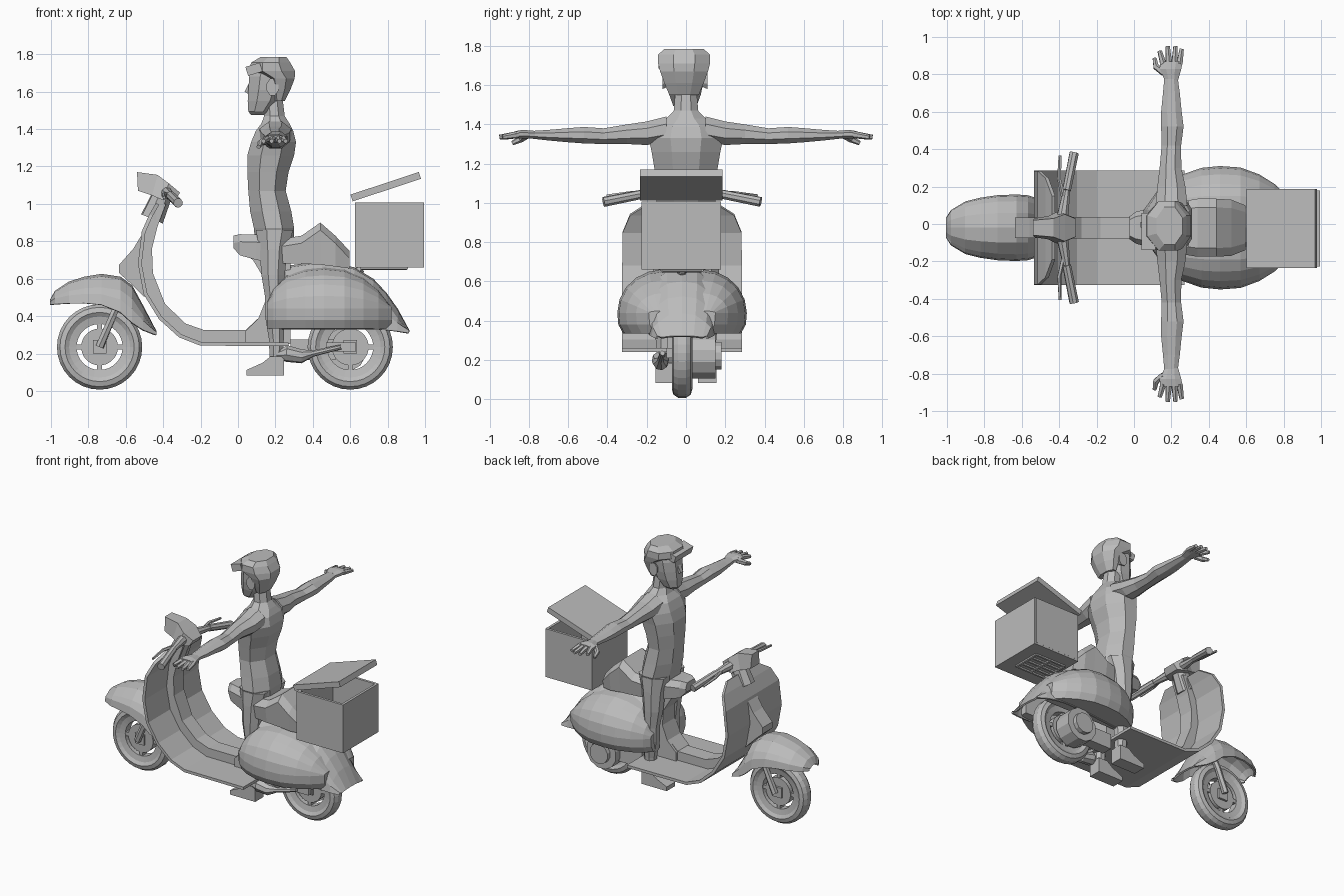
import bpy, bmesh, math
from mathutils import Vector, Matrix

CY = -0.02  # centre line of the scooter
grey = bpy.data.materials.new("plain grey")
grey.diffuse_color = (0.5, 0.5, 0.5, 1)


def finish(name, bm, thick=0):
    bmesh.ops.recalc_face_normals(bm, faces=bm.faces)
    me = bpy.data.meshes.new(name)
    bm.to_mesh(me)
    bm.free()
    ob = bpy.data.objects.new(name, me)
    me.materials.append(grey)
    bpy.context.collection.objects.link(ob)
    if thick:
        m = ob.modifiers.new("thickness", 'SOLIDIFY')
        m.thickness, m.offset = thick, 0
    return ob


def loft(name, rings, closed=True, loop=False, thick=0):
    """Skin a row of equal-length point rings."""
    bm = bmesh.new()
    vs = [[bm.verts.new(p) for p in r] for r in rings]
    n = len(vs[0])
    pairs = list(zip(vs, vs[1:])) + ([(vs[-1], vs[0])] if loop else [])
    for a, b in pairs:
        for i in range(n if closed else n - 1):
            j = (i + 1) % n
            bm.faces.new((a[i], a[j], b[j], b[i]))
    if closed and not loop:
        bm.faces.new(vs[0])
        bm.faces.new(vs[-1])
    return finish(name, bm, thick)


def oval(c, u, v, n=8):
    """Polygon ring around c that reaches the full half-axes u and v."""
    c, u, v, k = Vector(c), Vector(u), Vector(v), 1 / math.cos(math.pi / n)
    return [c + k * (u * math.cos(t) + v * math.sin(t))
            for t in ((i + .5) * 2 * math.pi / n for i in range(n))]


def zrings(rows, cy=0, n=8):
    """Rows of (z, front x, back x, half width)."""
    return [oval(((a + b) / 2, cy, z), ((b - a) / 2, 0, 0), (0, w, 0), n) for z, a, b, w in rows]


def tube(name, pts, radii, n=8):
    rings = []
    for i, p in enumerate(pts):
        d = Vector(pts[min(i + 1, len(pts) - 1)]) - Vector(pts[max(i - 1, 0)])
        u = d.cross(Vector((.13, .21, 1))).normalized()
        v = d.cross(u).normalized()
        rings.append(oval(p, u * radii[i], v * radii[i], n))
    return loft(name, rings)


def prism(name, pts, y0, y1):
    return loft(name, [[(x, y, z) for x, z in pts] for y in (y0, y1)])


def block(name, c, size, ry=0):
    bm = bmesh.new()
    bmesh.ops.create_cube(bm, size=1, matrix=Matrix.Translation(c) @ Matrix.Rotation(ry, 4, 'Y')
                          @ Matrix.Diagonal((*size, 1)))
    return finish(name, bm)


def lathe(name, c, prof, n=32):
    """Spin a closed (radius, y) profile around the y axis through c."""
    rings = []
    for i in range(n):
        t = 2 * math.pi * i / n
        rings.append([(c[0] + r * math.cos(t), c[1] + y, c[2] + r * math.sin(t)) for r, y in prof])
    return loft(name, rings, loop=True)


def disc(name, c, r, half, n=32):
    return loft(name, [oval((c[0], c[1] + s * half, c[2]), (r, 0, 0), (0, 0, r), n) for s in (-1, 1)])


# wheels: tyre, slotted rim, diamond hub
for label, x in (("front", -.74), ("rear", .6)):
    c = (x, CY, .235)
    lathe(label + "_tyre", c, [(.16, -.036), (.185, -.052), (.212, -.044), (.228, -.02),
                               (.228, .02), (.212, .044), (.185, .052), (.16, .036)])
    lathe(label + "_rim", c, [(.123, -.03), (.163, -.038), (.163, .038), (.123, .03)])
    disc(label + "_wheel_disc", c, .098, .03)
    disc(label + "_hub", c, .036, .045, 4)
    for k in range(4):
        t = k * math.pi / 2
        block(label + "_spoke", (x + .11 * math.cos(t), CY, .235 + .11 * math.sin(t)),
              (.034, .05, .026), -t)

# front fork
for s in (-1, 1):
    tube("fork_leg", [(-.74, CY + s * .066, .235), (-.67, CY + s * .07, .4), (-.6, CY + s * .05, .56)],
         [.02, .018, .018], 6)


def arch(x, zt, zb, w, drop):
    sh = max(zb + .004, zt - drop)
    return [(x, CY + a * w, z) for a, z in ((-1, zb), (-.95, (zb + sh) / 2 + .01), (-.8, sh), (-.45, zt - drop * .2),
            (0, zt), (.45, zt - drop * .2), (.8, sh), (.95, (zb + sh) / 2 + .01), (1, zb))]


# front fender shell
loft("front_fender", [arch(*r) for r in (
    (-1.0, .485, .46, .05, .015), (-.975, .53, .463, .09, .03), (-.9, .58, .467, .135, .05),
    (-.82, .605, .468, .155, .06), (-.73, .62, .46, .168, .07), (-.63, .605, .42, .172, .07),
    (-.57, .56, .365, .168, .07), (-.51, .45, .325, .15, .05), (-.44, .315, .298, .12, .01))],
    closed=False, thick=.012)

# leg shield and floorboard sheet
outer = [(-.43, 1.0), (-.465, .94), (-.505, .85), (-.525, .68), (-.495, .52), (-.415, .39),
         (-.31, .295), (-.2, .252), (.27, .25)]
widths = [.17, .265, .303] + [.305] * 6
loft("leg_shield_floor", [[(x, CY + t * w, z) for t in (-1, -.33, .33, 1)]
                          for (x, z), w in zip(outer, widths)], closed=False, thick=.02)
# raised centre spine on the inside of the shield
inner = [(-.385, 1.0), (-.43, .88), (-.46, .76), (-.455, .63), (-.39, .465), (-.28, .36), (-.18, .325),
         (.04, .325), (.11, .39)]
prism("centre_spine", inner + [(.15, .26)] + outer[-2::-1], CY - .057, CY + .057)
# horn cover on the shield front
prism("horn_cover", [(-.5, .86), (-.56, .76), (-.635, .675), (-.635, .63), (-.58, .58), (-.5, .5)],
      CY - .055, CY + .055)

# handlebar head and headlight
loft("handlebar_head", [[(x0, CY - w, z0), (x0, CY + w, z0), (x1, CY + w * .8, z1), (x1, CY - w * .8, z1)]
                        for x0, z0, x1, z1, w in ((-.535, 1.07, -.54, 1.17, .05), (-.46, 1.045, -.43, 1.155, .062),
                                                  (-.4, 1.02, -.37, 1.11, .09), (-.335, 1.02, -.31, 1.06, .06))])
tube("steering_neck", [(-.46, CY, .92), (-.4, CY, 1.06)], [.06, .05])
for s in (-1, 1):
    tube("handlebar", [(-.385, CY + s * .04, 1.06), (-.36, CY + s * .2, 1.045)], [.032, .018])
    tube("hand_grip", [(-.36, CY + s * .2, 1.045), (-.32, CY + s * .4, 1.005)], [.022, .024])
    tube("brake_lever", [(-.375, CY + s * .15, 1.05), (-.4, CY + s * .26, 1.05), (-.395, CY + s * .385, 1.035)],
         [.01, .009, .007], 5)

# body column under the seat
prism("seat_column", [(.02, .74), (.08, .7), (.14, .6), (.15, .49), (.11, .39), (.04, .32), (.04, .25),
                      (.28, .25), (.28, .7)], CY - .075, CY + .075)
# rear body and tail shell
loft("tail_shell", [arch(*r) for r in (
    (.17, .65, .33, .12, .05), (.45, .69, .33, .15, .05), (.62, .655, .33, .165, .05), (.72, .595, .33, .165, .05),
    (.79, .52, .325, .16, .05), (.85, .435, .318, .15, .05), (.912, .32, .308, .13, .01))],
    closed=False, thick=.012)
# bulging side cowls
for s in (-1, 1):
    rings = []
    for x, zt, w in ((.155, .475, .2), (.19, .55, .24), (.26, .615, .285), (.36, .65, .32), (.46, .66, .33),
                     (.57, .648, .322), (.67, .605, .285), (.75, .54, .235), (.82, .45, .17)):
        sec = [(.1 + (w - .1) * math.sin(a), .44 + (zt - .44) * math.cos(a))
               for a in (math.radians(18 * k) for k in range(6))]
        sec += [(w - .005, .38), (w - .03, .335), (.1, .335)]
        rings.append([(x, CY + s * y, z) for y, z in sec])
    loft("side_cowl", rings)

# seat with raised rear half
loft("seat", [[(x, CY + a * w, z) for a, z in ((-.9, zb), (-1, zt - .04), (-.7, zt), (.7, zt), (1, zt - .04), (.9, zb))]
              for x, zb, zt, w in ((-.025, .765, .83, .06), (.01, .725, .838, .085), (.1, .70, .835, .11),
                                   (.25, .68, .815, .14), (.34, .68, .83, .155), (.44, .675, .9, .155),
                                   (.52, .665, .83, .15), (.595, .655, .75, .12))])

# engine and kick lever
disc("engine_case", (.57, CY + .11, .22), .115, .06, 12)
disc("engine_cap", (.57, CY + .18, .22), .07, .02, 12)
block("engine_block", (.4, CY + .08, .22), (.24, .08, .11))
tube("silencer", [(.2, -.13, .19), (.26, -.13, .2), (.34, -.13, .185), (.4, -.13, .2), (.55, -.12, .235)],
     [.012, .042, .035, .016, .012])
block("axle_arm", (.55, -.085, .235), (.16, .03, .05))

# open delivery box, lid and carrier rack
bx, by = .81, -.024
block("box_base", (bx, by, .67), (.37, .405, .02))
for s in (-1, 1):
    block("box_end", (bx + s * .176, by, .84), (.018, .405, .335))
    block("box_side", (bx, by + s * .194, .84), (.345, .018, .335))
block("box_lid", (.79, by, 1.092), (.385, .42, .038), -.32)
for k in range(-2, 3):
    tube("rack_bar", [(.66, CY + k * .05, .655), (.9, CY + k * .05, .655)], [.008, .008], 6)
for x in (.66, .78, .9):
    tube("rack_cross_bar", [(x, CY - .1, .655), (x, CY + .1, .655)], [.008, .008], 6)
tube("rack_stay", [(.66, CY, .655), (.6, CY, .6)], [.02, .02], 6)

# rider torso and neck
loft("rider_torso", zrings([(.81, .09, .3, .14), (.87, .085, .3, .165), (.96, .065, .285, .155), (1.07, .055, .255, .145),
                            (1.17, .05, .27, .16), (1.26, .05, .3, .175), (1.33, .07, .31, .19), (1.39, .095, .295, .17),
                            (1.43, .125, .275, .1), (1.47, .14, .25, .062), (1.55, .135, .24, .056)]))
# rider legs, shoes, arms, hands
for s in (-1, 1):
    loft("rider_leg", [oval(((a + b) / 2, s * y, z), ((b - a) / 2, 0, 0), (0, w, 0)) for z, a, b, y, w in (
        (.86, .095, .295, .085, .08), (.76, .115, .265, .095, .073), (.62, .125, .25, .105, .062),
        (.5, .145, .24, .11, .052), (.4, .145, .25, .11, .054), (.28, .165, .245, .11, .042), (.15, .17, .24, .108, .036))])
    prism("rider_shoe", [(.045, .082), (.045, .112), (.13, .15), (.175, .185), (.245, .185), (.245, .082)],
          s * .062, s * .155)
    loft("rider_arm", [oval((x, s * y, z), (a, 0, 0), (0, 0, b)) for y, x, z, a, b in (
        (.1, .2, 1.375, .085, .065), (.2, .2, 1.355, .075, .06), (.3, .195, 1.35, .058, .05), (.42, .2, 1.34, .052, .04),
        (.52, .205, 1.345, .06, .042), (.6, .2, 1.345, .055, .036), (.7, .2, 1.345, .045, .027), (.78, .198, 1.347, .036, .02))])
    loft("rider_palm", [oval((x, s * y, z), (a, 0, 0), (0, 0, b)) for y, x, z, a, b in (
        (.77, .2, 1.347, .036, .02), (.83, .195, 1.35, .058, .022), (.87, .2, 1.348, .06, .018))])
    for x0, x1, end in ((.157, .137, .925), (.187, .18, .95), (.216, .222, .95), (.243, .255, .935)):
        tube("rider_finger", [(x0, s * .855, 1.348), (x1, s * end, 1.335)], [.016, .011], 6)
    tube("rider_thumb", [(.16, s * .81, 1.345), (.118, s * .84, 1.325), (.11, s * .885, 1.305)], [.018, .015, .01], 6)

# rider head, hair, ears, nose
loft("rider_head", zrings([(1.475, .07, .14, .035), (1.495, .055, .17, .06), (1.55, .052, .22, .08),
                           (1.61, .055, .245, .093), (1.68, .06, .26, .1), (1.73, .08, .26, .1)], -.005))
loft("rider_hair", zrings([(1.55, .19, .25, .075), (1.61, .175, .28, .1), (1.67, .15, .303, .122),
                           (1.71, .06, .305, .132), (1.755, .07, .28, .132), (1.785, .12, .26, .1)], -.01))
block("rider_fringe", (.085, -.04, 1.72), (.08, .2, .05), -.3)
prism("rider_nose", [(.06, 1.65), (.035, 1.6), (.06, 1.585)], -.02, .01)
for s in (-1, 1):
    loft("rider_ear", [oval((.185, -.005 + s * y, 1.625), (r * .7, 0, 0), (0, 0, r)) for y, r in ((.08, .03), (.115, .045))])
